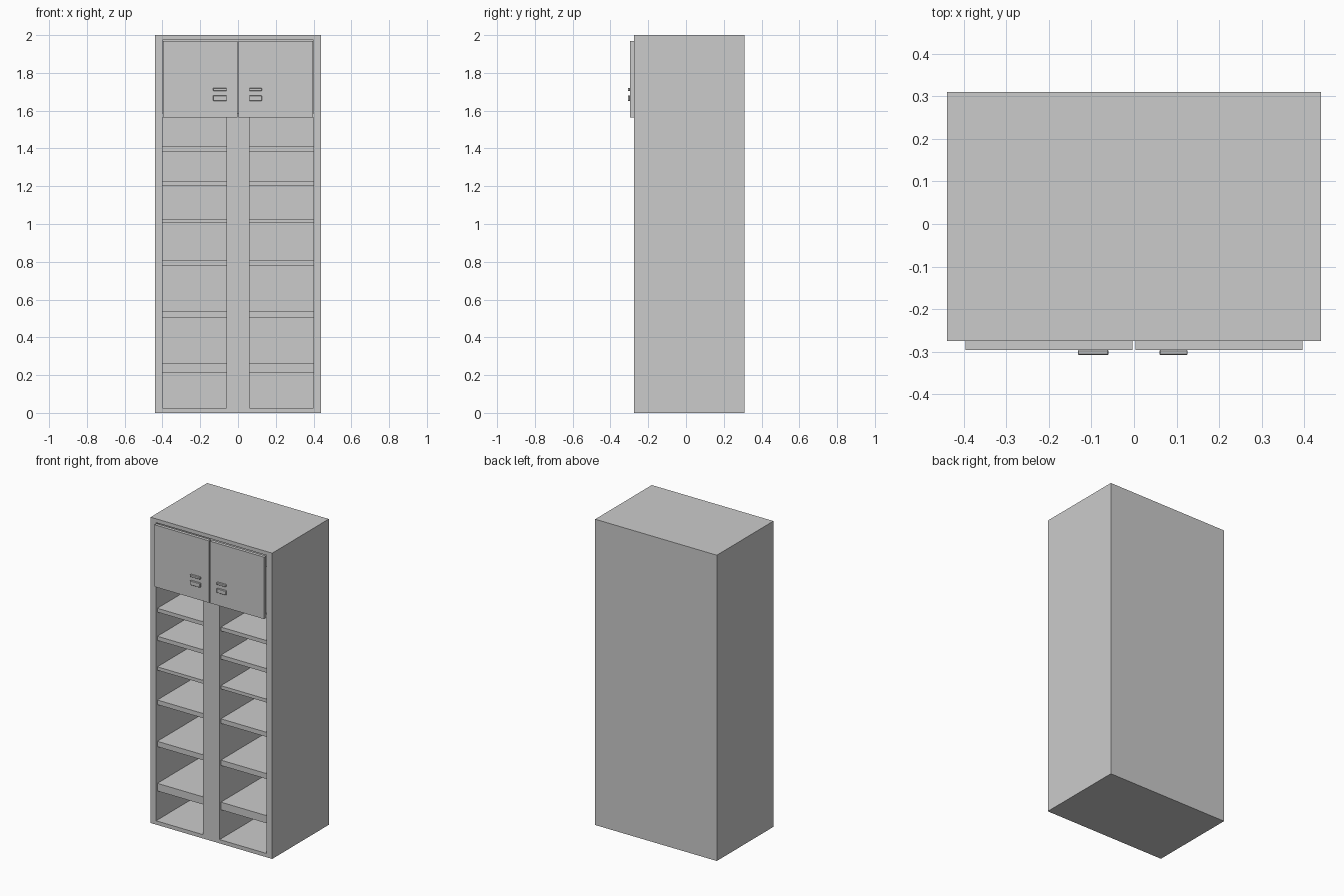
import bpy

if "Cube" in bpy.data.objects:
    bpy.data.objects.remove(bpy.data.objects["Cube"])

FRONT, BACK = -0.275, 0.31
HALF_W, INNER_W, POST_W = 0.44, 0.40, 0.06


def box(name, x, y, z, bevel=0.0):
    """Box from (min, max) pairs on each axis."""
    bpy.ops.mesh.primitive_cube_add(
        size=1, location=[(a + b) / 2 for a, b in (x, y, z)])
    ob = bpy.context.object
    ob.name = name
    ob.scale = [b - a for a, b in (x, y, z)]
    bpy.ops.object.transform_apply(location=False, rotation=False, scale=True)
    if bevel:
        mod = ob.modifiers.new("soft_edges", 'BEVEL')
        mod.width = bevel
        mod.segments = 1
    return ob


def span(side, inner, outer):
    """x range on the left (-1) or right (+1) side."""
    return tuple(sorted((side * inner, side * outer)))


depth = (FRONT, BACK)
inside = (FRONT, BACK - 0.03)
full = (-INNER_W, INNER_W)

# Carcass
box("bottom_panel", full, depth, (0, 0.025))
box("top_panel", full, depth, (1.975, 2.0))
box("back_panel", full, (BACK - 0.03, BACK), (0.025, 1.975))
box("cupboard_floor", full, inside, (1.565, 1.585))
box("centre_post", (-POST_W, POST_W), inside, (0.025, 1.565))

# Shelves as (bottom, top)
shelves = [(0.215, 0.265), (0.505, 0.54), (0.78, 0.81),
           (1.005, 1.027), (1.20, 1.227), (1.385, 1.41)]

for side, label in ((-1, "left"), (1, "right")):
    box(f"{label}_side_panel", span(side, INNER_W, HALF_W), depth, (0, 2.0))
    for i, z in enumerate(shelves, 1):
        box(f"{label}_shelf_{i}", span(side, POST_W, INNER_W),
            (FRONT + 0.013, BACK - 0.03), z)
    # Cupboard door with a two-bar handle
    box(f"{label}_door", span(side, 0.003, 0.396), (-0.296, FRONT), (1.565, 1.97))
    outer = 0.132 if side < 0 else 0.126
    box(f"{label}_handle_upper", span(side, POST_W, outer),
        (-0.308, -0.296), (1.705, 1.72), 0.002)
    box(f"{label}_handle_lower", span(side, POST_W, outer),
        (-0.308, -0.296), (1.652, 1.68), 0.002)
